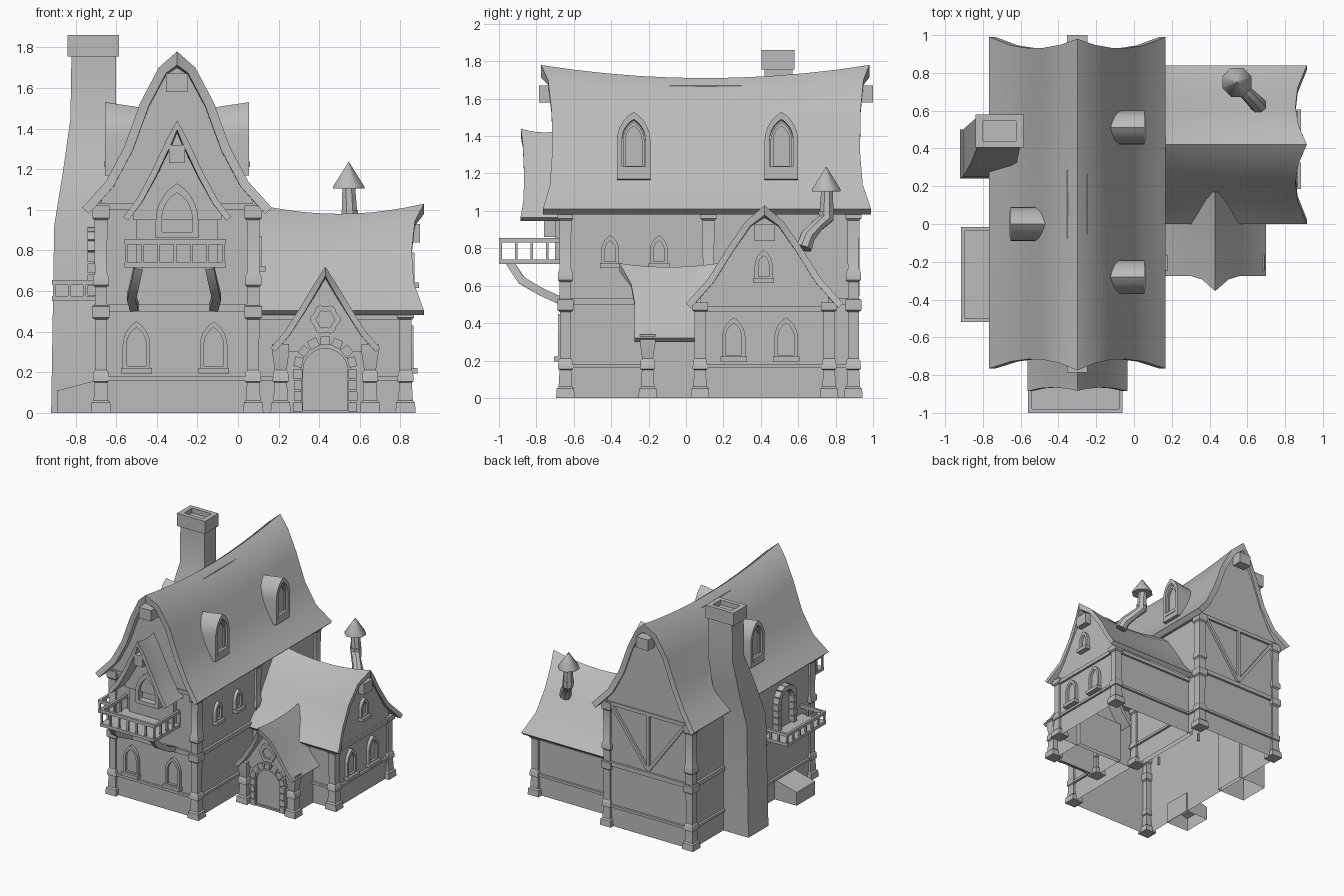
import bpy, bmesh, math
from mathutils import Vector

cube = bpy.data.objects.get("Cube")
if cube:
    bpy.data.objects.remove(cube, do_unlink=True)

grey = bpy.data.materials.new("stone_grey")
grey.use_nodes = True
GREY = (0.5, 0.5, 0.5, 1)
grey.diffuse_color = GREY
grey.node_tree.nodes["Principled BSDF"].inputs["Base Color"].default_value = GREY


def make(name, verts, faces):
    bm = bmesh.new()
    vs = [bm.verts.new(v) for v in verts]
    for f in faces:
        bm.faces.new([vs[i] for i in f])
    bmesh.ops.recalc_face_normals(bm, faces=bm.faces)
    me = bpy.data.meshes.new(name)
    bm.to_mesh(me)
    bm.free()
    me.shade_smooth()
    me.set_sharp_from_angle(angle=math.radians(38))
    me.materials.append(grey)
    ob = bpy.data.objects.new(name, me)
    bpy.context.collection.objects.link(ob)
    return ob


def loft(name, rings, first=True, last=True):
    n, m = len(rings[0]), len(rings)
    faces = [(k * n + i, k * n + (i + 1) % n, (k + 1) * n + (i + 1) % n, (k + 1) * n + i)
             for k in range(m - 1) for i in range(n)]
    if first:
        faces.append(list(range(n)))
    if last:
        faces.append(list(range((m - 1) * n, m * n)))
    return make(name, [v for r in rings for v in r], faces)


def rect(x0, x1, y0, y1, z):
    return [(x0, y0, z), (x1, y0, z), (x1, y1, z), (x0, y1, z)]


def box(name, x0, x1, y0, y1, z0, z1):
    return loft(name, [rect(x0, x1, y0, y1, z0), rect(x0, x1, y0, y1, z1)])


def tube(name, pts, radii, sides=4):
    pts = [Vector(p) for p in pts]
    rings = []
    for i, p in enumerate(pts):
        d = (pts[min(i + 1, len(pts) - 1)] - pts[max(i - 1, 0)]).normalized()
        a = d.cross((1, 0, 0) if abs(d.x) < 0.9 else (0, 1, 0)).normalized()
        b = d.cross(a)
        angles = [math.tau * (k + 0.5) / sides for k in range(sides)]
        rings.append([p + (a * math.cos(t) + b * math.sin(t)) * radii[i] for t in angles])
    return loft(name, rings)


# Open-bottomed walls with projecting timber belts
def walls(name, x0, x1, y0, y1, top, belts):
    loft(name, [rect(x0, x1, y0, y1, 0), rect(x0, x1, y0, y1, top)], first=False)
    for z, h in belts:
        def ring(e, zz):
            return rect(x0 - e, x1 + e, y0 - e, y1 + e, zz)
        loft(name + "_belt", [ring(0, z), ring(0.018, z), ring(0.018, z + h), ring(0, z + h)],
             False, False)


POST = [(0, .05), (.05, .046), (.06, .036), (.15, .031), (.155, .04), (.2, .037), (.21, .029),
        (.46, .03), (.47, .043), (.525, .043), (.53, .03), (.62, .03), (.63, .04), (.67, .04),
        (.69, .03), (.95, .032), (.96, .042)]


def post(name, x, y, top):
    prof = [(z, h) for z, h in POST if z < top - 0.04]
    prof += [(top - 0.04, 0.042), (top, 0.042)]
    loft(name, [rect(x - h, x + h, y - h, y + h, z) for z, h in prof])


# Swayback roof with flared ends, plus matching gable panels
def roof(name, axis, c, a0, a1, prof, sag, f0, f1, gables, base, hw, thick=0.045):
    def place(u, a, z):
        return (c + u, a, z) if axis == 'y' else (a, c + u, z)

    span, ridge, eave = prof[-1][0], prof[0][1], prof[-1][1]

    def mirrored(p):
        return [(-u, z) for u, z in reversed(p[1:])] + p

    def inset(full, d):
        out = []
        for i, (u, z) in enumerate(full):
            p, q = full[max(i - 1, 0)], full[min(i + 1, len(full) - 1)]
            t = Vector((q[0] - p[0], q[1] - p[1])).normalized()
            k = d * (1.5 if u == 0 else 1)
            out.append((u + t.y * k, z - t.x * k))
        return out

    def drop(z, s):
        return z - sag * (1 - (2 * s - 1) ** 2) * max(0, z - eave) / (ridge - eave)

    def flare(u, f):
        q = abs(u) / span
        return f[0] * max(0, 1 - 2 * q) ** 2 + f[1] * max(0, 2 * q - 1) ** 2

    full = mirrored(prof)
    n, steps = len(full), 10
    loop = full + inset(full, thick)[::-1]
    verts, faces = [], []
    for k in range(steps + 1):
        s = k / steps
        for j, (u, z) in enumerate(loop):
            ou = full[j if j < n else 2 * n - 1 - j][0]
            lo, hi = a0 - flare(ou, f0), a1 + flare(ou, f1)
            verts.append(place(u, lo + (hi - lo) * s, drop(z, s)))
    m = 2 * n
    for k in range(steps):
        for i in range(m):
            j = (i + 1) % m
            faces.append((k * m + i, k * m + j, k * m + m + j, k * m + m + i))
    for o in (0, steps * m):
        faces += [(o + i, o + i + 1, o + m - 2 - i, o + m - 1 - i) for i in range(n - 1)]
    make(name, verts, faces)

    (u4, z4), (u5, z5) = prof[-2:]
    cut = prof[:-1] + [(hw, z4 + (z5 - z4) * (hw - u4) / (u5 - u4))]
    panel = inset(mirrored(cut), thick * 0.5)
    panel = [(panel[0][0], base)] + panel + [(panel[-1][0], base)]
    for g in gables:
        s = (g - a0) / (a1 - a0)
        loft(name + "_gable", [[place(u, g + e, drop(z, s)) for u, z in panel]
                               for e in (-0.015, 0.015)])


# Facing frame: across, outward and up from a point on a wall
DIRS = {'front': ((1, 0, 0), (0, -1, 0)), 'right': ((0, 1, 0), (1, 0, 0)),
        'left': ((0, -1, 0), (-1, 0, 0))}


def facing(loc, way):
    r, n = (Vector(v) for v in DIRS[way])
    return lambda u, d, z: Vector(loc) + r * u + n * d + Vector((0, 0, z))


def arch(w, h, round_top=False, lift=0.0):
    hw = w / 2
    rise = hw if round_top else w * 0.87
    side = [(hw, lift), (hw, lift + h - rise)]
    for k in range(1, 6):
        t = k / 5 * math.pi / (2 if round_top else 3)
        u = hw * (math.cos(t) if round_top else 2 * math.cos(t) - 1)
        side.append((u, lift + h - rise + rise * math.sin(t) / math.sin(math.pi / (2 if round_top else 3))))
    return side + [(-u, z) for u, z in reversed(side[:-1])]


def window(name, loc, way, w, h, sill=True, depth=0.025, rim=0.02, round_top=False):
    f = facing(loc, way)
    outer, inner = arch(w, h, round_top), arch(w - 2 * rim, h - 2.5 * rim, round_top, rim)
    loft(name, [[f(u, d, z) for u, z in p]
                for p, d in ((outer, 0), (outer, depth), (inner, depth), (inner, 0.006))], first=False)
    if sill:
        e = w / 2 + 0.008
        loft(name + "_sill", [[f(u, d, z) for u, d in ((-e, 0), (e, 0), (e, depth + .02), (-e, depth + .02))]
                              for z in (-0.015, 0.012)])


def stone_arch(name, loc, way, w, h, size, depth):
    f = facing(loc, way)
    r, spring = w / 2, h - w / 2
    spots = [(s * r, spring * (k + .5) / 4, 0) for k in range(4) for s in (-1, 1)]
    spots += [(r * math.cos(t), spring + r * math.sin(t), t)
              for t in (math.pi * (k + .5) / 7 for k in range(7))]
    for i, (u, z, t) in enumerate(spots):
        k = size * (1 if i % 3 else 1.15)
        corners = [(-k, -.024), (k, -.024), (k, .024), (-k, .024)]
        loft(name, [[f(u + a * math.cos(t) - b * math.sin(t), d, z + a * math.sin(t) + b * math.cos(t))
                     for a, b in corners] for d in (0, depth)])


def dormer(loc, way):
    f = facing(loc, way)
    outer, inner = arch(.18, .36), arch(.125, .28, lift=.04)
    loft("dormer", [[f(u, d, z + d * 0.15) for u, z in p]
                    for p, d in ((outer, -.26), (outer, 0), (inner, 0), (inner, -.04))])
    window("dormer_window", f(0, -.035, .055), way, .115, .25, depth=.02, rim=.014)


def balcony(name, x0, x1, y0, y1, z, h, open_side):
    box(name + "_floor", x0, x1, y0, y1, z, z + 0.025)
    t, edges = 0.02, []
    if open_side != 'x':
        edges.append(((x0, y0), (x0, y1)))
        edges.append(((x1 - t, y0), (x1 - t, y1)))
        edges.append(((x0, y0), (x1 - t, y0)))
    else:
        edges.append(((x0, y0), (x1, y0)))
        edges.append(((x0, y1 - t), (x1, y1 - t)))
        edges.append(((x0, y0), (x0, y1 - t)))
    for (ax, ay), (bx, by) in edges:
        box(name + "_rail", ax, max(bx, ax + t), ay, max(by, ay + t), z + h - .025, z + h)
        count = max(2, round((abs(bx - ax) + abs(by - ay)) / 0.085))
        for k in range(count + 1):
            px, py = ax + (bx - ax) * k / count, ay + (by - ay) * k / count
            box(name + "_baluster", px + .003, px + .017, py + .003, py + .017, z + .02, z + h - .02)


# Main house
walls("main_walls", -.69, .09, -.66, .91, 1.03, [(.16, .02), (.5, .035), (1.0, .03)])
for px in (-.675, .075):
    for py in (-.645, .895):
        post("main_post", px, py, 1.02)
post("middle_post", .075, .12, 1.02)
roof("main_roof", 'y', -.3, -.715, .93,
     [(0, 1.78), (.09, 1.70), (.18, 1.53), (.26, 1.31), (.35, 1.14), (.467, 1.01)],
     .07, (.06, .05), (.05, .06), (-.655, .905), 1.0, .39)
box("ridge_beam", -.355, -.245, -.785, 1.0, 1.58, 1.67)

# Timber braces on the back wall
for top in (-.64, -.3, .04):
    tube("back_brace", [(-.3, .915, .55), (top, .915, 1.01)], [.018, .018])

# Side wing
walls("wing_walls", .05, .84, .065, .775, .5, [(.16, .02), (.46, .03)])
for py in (.075, .765):
    post("wing_post", .825, py, .51)
roof("wing_roof", 'x', .42, .08, .855,
     [(0, 1.03), (.1, .945), (.2, .8), (.3, .64), (.42, .505)],
     .05, (0, 0), (.06, .06), (.83,), .48, .355, .035)
box("wing_ridge_beam", .7, .895, .365, .475, .84, .93)

# Porch with door, stones and rosette
walls("porch_walls", .22, .64, -.2, .1, .33, [])
for px in (.21, .65):
    post("porch_post", px, -.205, .34)
roof("porch_roof", 'y', .43, -.275, .17,
     [(0, .72), (.07, .61), (.13, .51), (.2, .4), (.27, .32)],
     .02, (.08, .0), (0, 0), (-.2,), .3, .22, .03)
window("front_door", (.43, -.205, 0), 'front', .25, .34, False, .02, .015, True)
stone_arch("door_stone", (.43, -.205, 0), 'front', .27, .355, .02, .03)
rose = facing((.43, -.215, .46), 'front')


def petals(r, d):
    spots = [(math.tau * k / 36, r * (1 + .09 * math.cos(math.tau * k / 6))) for k in range(36)]
    return [rose(q * math.cos(t), d, q * math.sin(t)) for t, q in spots]


loft("rosette", [petals(.07, 0), petals(.07, .02), petals(.042, .02), petals(.042, .006)])

# Front gable over the balcony
roof("balcony_roof", 'y', -.3, -.865, -.63,
     [(0, 1.44), (.05, 1.35), (.13, 1.18), (.2, 1.05), (.265, .965)],
     .02, (.018, .02), (0, 0), (-.72,), .95, .23, .03)
box("balcony_ridge_beam", -.34, -.26, -.87, -.7, 1.23, 1.32)
box("balcony_wall", -.5, -.1, -.7, -.64, .74, 1.0)
window("balcony_window", (-.3, -.7, .86), 'front', .21, .27, False, .06, .03)
balcony("front_balcony", -.56, -.06, -1, -.67, .715, .14, 'y')
for bx in (-.51, -.12):
    s = -1 if bx < -.3 else 1
    tube("balcony_bracket", [(bx - s * .02, -.94, .72), (bx, -.88, .63), (bx + s * .015, -.78, .57),
                             (bx, -.67, .52)], [.03] * 4)

# Left balcony, its doorway and the cellar hatch
balcony("left_balcony", -.915, -.69, -.52, -.015, .55, .105, 'x')
window("left_door", (-.69, -.27, .575), 'left', .19, .31, False, .02, .015, True)
stone_arch("left_door_stone", (-.69, -.27, .575), 'left', .2, .32, .02, .05)
loft("cellar_hatch", [rect(-.89, -.68, -.41, -.17, 0),
                      [(-.89, -.41, .11), (-.68, -.41, .165), (-.68, -.17, .165), (-.89, -.17, .11)]],
     first=False)

# Windows and roof dormers
for wx in (-.5, -.12):
    window("front_window", (wx, -.66, .21), 'front', .135, .24)
for wy in (-.405, -.145):
    window("side_window", (.09, wy, .71), 'right', .095, .16)
for wy in (.255, .535):
    window("wing_window", (.84, wy, .21), 'right', .125, .22)
window("wing_loft_window", (.845, .415, .63), 'right', .095, .16)
dormer((.055, -.28, 1.17), 'right')
dormer((.055, .51, 1.17), 'right')
dormer((-.655, 0, 1.17), 'left')

# Chimney with hollow cap
loft("chimney", [rect(-.92, -.66, .24, .5, 0), rect(-.905, -.66, .25, .5, .92),
                 rect(-.86, -.62, .33, .54, 1.2), rect(-.825, -.6, .42, .57, 1.45),
                 rect(-.82, -.6, .42, .57, 1.76)], first=False)
loft("chimney_cap", [rect(-.84, -.585, .405, .58, 1.755), rect(-.84, -.585, .405, .58, 1.86),
                     rect(-.8, -.625, .44, .545, 1.86), rect(-.8, -.625, .44, .545, 1.82)])

# Stove pipe with conical cowl
tube("stove_pipe", [(.66, .63, .8), (.64, .65, .86), (.59, .7, .92), (.55, .75, .96), (.545, .755, 1.12)],
     [.045, .042, .036, .042, .034], 8)
tube("pipe_collar", [(.55, .75, .98), (.55, .75, 1.0)], [.044, .044], 8)
tube("pipe_cowl", [(.545, .75, 1.105), (.545, .75, 1.115), (.545, .75, 1.235)], [.083, .083, .002], 8)
